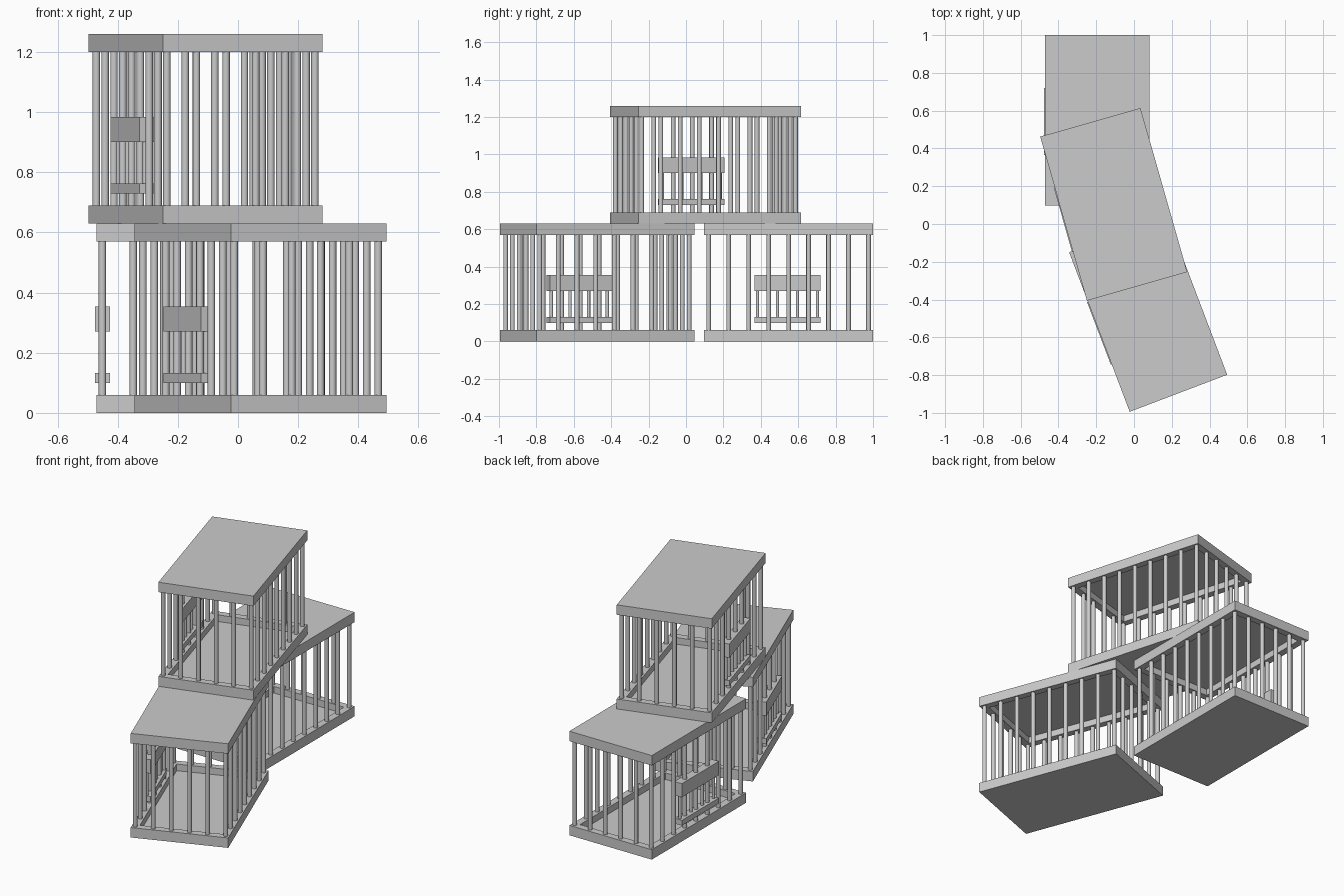
import bpy, bmesh
from math import radians
from mathutils import Matrix, Vector

if "Cube" in bpy.data.objects:
    bpy.data.objects.remove(bpy.data.objects["Cube"])

W, L, H, T = 0.552, 0.903, 0.63, 0.06      # cage width, length, height, tray height
RIM, PLATE = 0.042, 0.02                    # tray rim width and plate thickness
BX, BY = W / 2 - 0.02, L / 2 - 0.024        # bar lines
NX, NY = 6, 9                               # bars per short / long side
STEP = 2 * BY / (NY - 1)


def finish(bm, name, place, smooth=False):
    bmesh.ops.recalc_face_normals(bm, faces=bm.faces)
    mesh = bpy.data.meshes.new(name)
    bm.to_mesh(mesh)
    bm.free()
    ob = bpy.data.objects.new(name, mesh)
    ob.matrix_world = place
    bpy.context.collection.objects.link(ob)
    if smooth:
        bpy.ops.object.select_all(action='DESELECT')
        ob.select_set(True)
        bpy.context.view_layer.objects.active = ob
        bpy.ops.object.shade_smooth_by_angle(angle=radians(40))
    return ob


def add_box(bm, centre, size):
    m = Matrix.Translation(centre) @ Matrix.Diagonal((*size, 1))
    return bmesh.ops.create_cube(bm, size=1, matrix=m)['verts']


def tray(name, place, flip=False):
    """Shallow tray with a raised rim; flipped it becomes the lid."""
    bm = bmesh.new()
    add_box(bm, (0, 0, T / 2), (W, L, T))
    top = max(bm.faces, key=lambda f: f.calc_center_median().z)
    bmesh.ops.inset_region(bm, faces=[top], thickness=RIM, use_even_offset=True)
    low = bmesh.ops.extrude_discrete_faces(bm, faces=[top])['faces'][0]
    bmesh.ops.translate(bm, verts=low.verts, vec=(0, 0, PLATE - T))
    if flip:
        for v in bm.verts:
            v.co.z = H - v.co.z
    finish(bm, name, place)


def rods(name, place, points, z0, z1, r):
    bm = bmesh.new()
    for x, y in points:
        bmesh.ops.create_cone(bm, cap_ends=True, segments=16, radius1=r, radius2=r,
                              depth=z1 - z0,
                              matrix=Matrix.Translation((x, y, (z0 + z1) / 2)))
    finish(bm, name, place, smooth=True)


def box(name, place, centre, size):
    bm = bmesh.new()
    add_box(bm, centre, size)
    finish(bm, name, place)


def cage(tag, x, y, z, angle):
    place = Matrix.Translation((x, y, z)) @ Matrix.Rotation(radians(angle), 4, 'Z')
    tray(tag + "_base_tray", place)
    tray(tag + "_lid", place, flip=True)
    # vertical bars around the perimeter
    pts = [(s * BX, -BY + i * STEP) for s in (-1, 1) for i in range(NY)]
    pts += [(-BX + i * 2 * BX / (NX - 1), s * BY)
            for s in (-1, 1) for i in range(1, NX - 1)]
    rods(tag + "_bars", place, pts, T - 0.003, H - T + 0.003, 0.0125)
    # feeding hatch on the left side: panel, rail and thin bars between them
    hatch_y = -0.006
    box(tag + "_hatch_panel", place, (-BX, hatch_y, 0.3125), (0.05, 0.354, 0.083))
    box(tag + "_hatch_rail", place, (-BX, hatch_y, 0.116), (0.05, 0.354, 0.032))
    pts = [(-BX, hatch_y + (i - 1.5) * STEP) for i in range(4)]
    rods(tag + "_hatch_bars", place, pts, 0.12, 0.29, 0.009)


cage("back_cage", -0.195, 0.5485, 0, 0)
cage("front_cage", 0.075, -0.474, 0, 20.8)
cage("top_cage", -0.1075, 0.104, H, 15.9)
